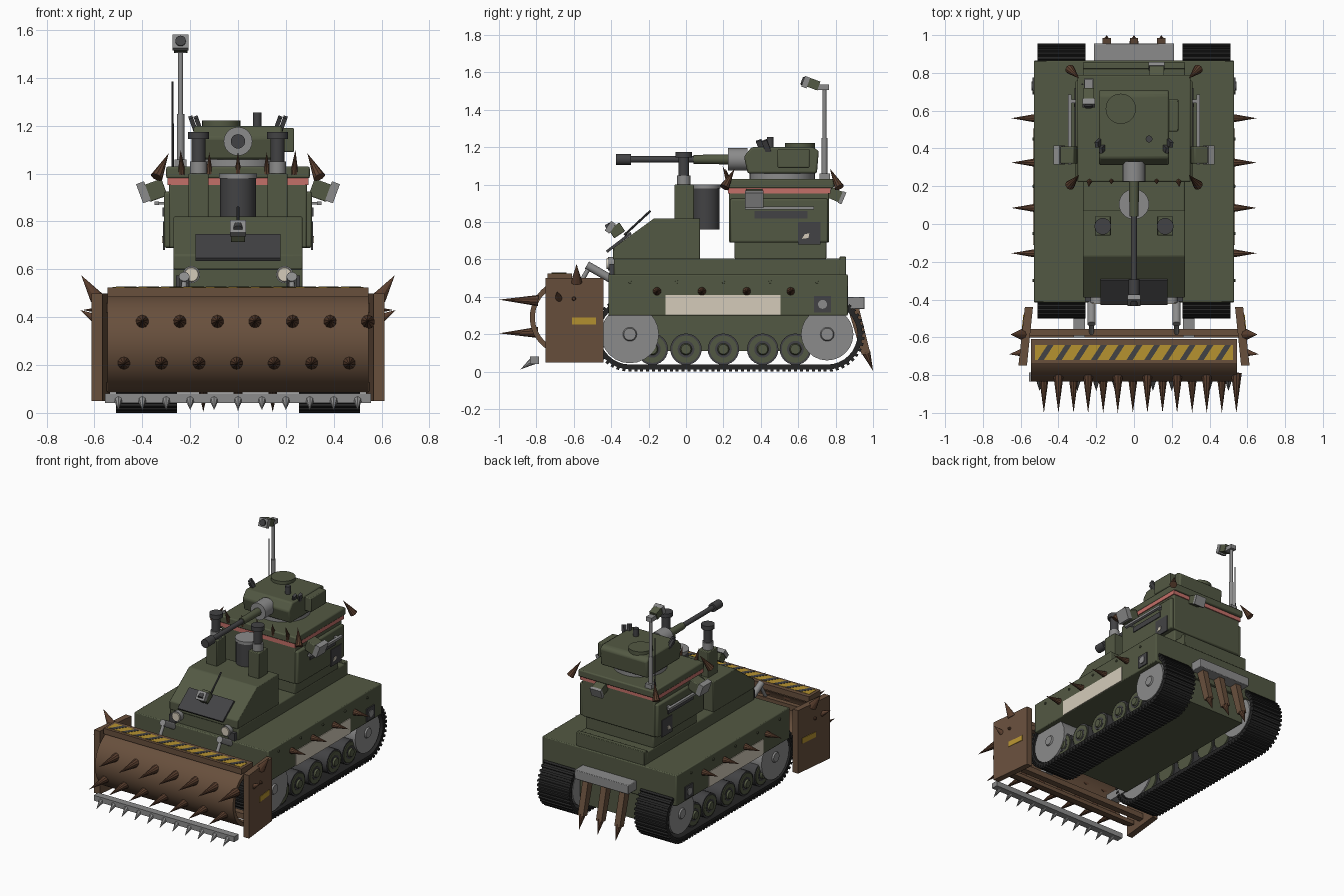
import bpy, bmesh, math
from mathutils import Vector, Matrix, Euler

if "Cube" in bpy.data.objects:
    bpy.data.objects.remove(bpy.data.objects["Cube"])

def material(name, c):
    m = bpy.data.materials.new(name)
    m.diffuse_color = (*c, 1)
    m.use_nodes = True
    m.node_tree.nodes["Principled BSDF"].inputs["Base Color"].default_value = m.diffuse_color
    return m

GREEN = material("army green", (.086, .099, .056))
BROWN = material("rusty brown", (.138, .079, .046))
SPIKE = material("dark rust", (.105, .050, .028))
GREY = material("steel grey", (.26, .26, .26))
DARK = material("dark grey", (.055, .055, .058))
BLACK = material("track black", (.018, .018, .018))
YELLOW = material("warning yellow", (.47, .29, .03))
RED = material("faded red", (.55, .16, .14))
CREAM = material("cream", (.66, .60, .49))

def finish(name, mat, bm, bevel=0):
    bmesh.ops.recalc_face_normals(bm, faces=bm.faces)
    me = bpy.data.meshes.new(name)
    bm.to_mesh(me)
    bm.free()
    me.materials.append(mat)
    ob = bpy.data.objects.new(name, me)
    bpy.context.collection.objects.link(ob)
    if bevel:
        b = ob.modifiers.new("bevel", 'BEVEL')
        b.width, b.segments = bevel, 2
    return ob

def box(name, mat, *dims, bevel=0):
    bm = bmesh.new()
    for x0, x1, y0, y1, z0, z1 in dims:
        m = Matrix.Translation(((x0+x1)/2, (y0+y1)/2, (z0+z1)/2)) @ Matrix.Diagonal((x1-x0, y1-y0, z1-z0, 1))
        bmesh.ops.create_cube(bm, size=1, matrix=m)
    return finish(name, mat, bm, bevel)

def tilted(name, mat, *items, bevel=0):
    """items: (centre, size, euler rotation)"""
    bm = bmesh.new()
    for c, s, r in items:
        m = Matrix.Translation(c) @ Euler(r).to_matrix().to_4x4() @ Matrix.Diagonal((*s, 1))
        bmesh.ops.create_cube(bm, size=1, matrix=m)
    return finish(name, mat, bm, bevel)

def rods(name, mat, *items, n=24):
    """items: (start, end, start radius, end radius)"""
    bm = bmesh.new()
    for a, b, r0, r1 in items:
        a, b = Vector(a), Vector(b)
        m = Matrix.Translation((a+b)/2) @ (b-a).to_track_quat('Z', 'Y').to_matrix().to_4x4()
        bmesh.ops.create_cone(bm, cap_ends=True, segments=n, radius1=r0, radius2=r1, depth=(b-a).length, matrix=m)
    return finish(name, mat, bm)

def prism(name, mat, pts, a, b, axis='x', bevel=0):
    bm = bmesh.new()
    put = (lambda p, h: (h, *p)) if axis == 'x' else (lambda p, h: (*p, h))
    lo = [bm.verts.new(put(p, a)) for p in pts]
    hi = [bm.verts.new(put(p, b)) for p in pts]
    bm.faces.new(lo)
    bm.faces.new(hi)
    for i in range(len(pts)):
        j = (i+1) % len(pts)
        bm.faces.new((lo[i], lo[j], hi[j], hi[i]))
    return finish(name, mat, bm, bevel)

def band(name, mat, outer, inner, x0, x1, closed):
    bm = bmesh.new()
    rows = [[bm.verts.new((x, *p)) for x, p in ((x0, o), (x1, o), (x1, i), (x0, i))] for o, i in zip(outer, inner)]
    n = len(rows)
    for k in range(n if closed else n-1):
        a, b = rows[k], rows[(k+1) % n]
        for e in range(4):
            bm.faces.new((a[e], a[(e+1) % 4], b[(e+1) % 4], b[e]))
    if not closed:
        bm.faces.new(rows[0])
        bm.faces.new(rows[-1])
    return finish(name, mat, bm)

SIDES = ((1, "right"), (-1, "left"))
Y0, Y1, ZC = -.30, .755, .2          # track wheel centres

def loop_point(d, r):
    """Point, and angle of its outward normal, at distance d along the track loop"""
    L, arc = Y1-Y0, math.pi*r
    if d < L: return (Y0+d, ZC-r), -math.pi/2
    d -= L
    if d < arc:
        a = -math.pi/2 + d/r
        return (Y1+r*math.cos(a), ZC+r*math.sin(a)), a
    d -= arc
    if d < L: return (Y1-d, ZC+r), math.pi/2
    a = math.pi/2 + (d-L)/r
    return (Y0+r*math.cos(a), ZC+r*math.sin(a)), a

def stadium(r):
    fr = [(Y1+r*math.cos(a), ZC+r*math.sin(a)) for a in [math.pi*(k/16-.5) for k in range(17)]]
    return fr + [(Y0+Y1-y, 2*ZC-z) for y, z in fr]

# Tracks and wheels
for s, side in SIDES:
    band(side+" track belt", BLACK, stadium(.188), stadium(.162), s*.26, s*.505, True)
    total = 2*(Y1-Y0) + 2*math.pi*.188
    pads = []
    for k in range(104):
        (y, z), a = loop_point(total*k/104, .188)
        pads.append(((s*.383, y, z), (.254, .016, .024), (a-math.pi/2, 0, 0)))
    tilted(side+" track pads", BLACK, *pads)
    wy = (-.18, 0, .2, .41, .585)
    X = lambda x, y, z: (s*x, y, z)
    rods(side+" tyres", DARK, *[(X(.29, y, .12), X(.472, y, .12), .084, .084) for y in wy])
    rods(side+" road wheels", GREEN, *[(X(.28, y, .12), X(.478, y, .12), .073, .073) for y in wy])
    rods(side+" wheel dishes", DARK, *[(X(.474, y, .12), X(.480, y, .12), .045, .045) for y in wy])
    rods(side+" wheel hubs", GREEN, *[(X(.475, y, .12), X(.492, y, .12), .034, .026) for y in wy])
    rods(side+" sprockets", GREY, (X(.27, Y0, ZC), X(.495, Y0, ZC), .155, .155), (X(.27, Y1, ZC), X(.495, Y1, ZC), .14, .14))
    rods(side+" sprocket hubs", GREY, *[(X(.49, y, ZC), X(.505, y, ZC), .04, .032) for y in (Y0, Y1)])
    # Side panel, lamp and side spikes
    box(side+" cream panel", CREAM, (min(s*.528, s*.535), max(s*.528, s*.535), -.11, .505, .302, .41))
    box(side+" rear lamp box", DARK, (min(s*.525, s*.538), max(s*.525, s*.538), .685, .775, .315, .405))
    rods(side+" rear lamp", GREY, (X(.53, .73, .36), X(.543, .73, .36), .024, .024))
    rods(side+" hull spikes", SPIKE, *[(X(.525, y, .43), X(.65, y, .43), .023, 0) for y in (-.155, .085, .325, .56)], n=10)
    rods(side+" hull bolts", GREEN, *[(X(.52, y, .48), X(.537, y, .48), .01, .008) for y in (-.3, -.05, .2, .45, .7)], n=10)

# Hull
box("lower hull", GREEN, (-.25, .25, -.38, .84, .11, .32))
box("upper hull", GREEN, (-.53, .53, -.415, .865, .30, .52), bevel=.006)
box("hull deck", GREEN, (-.27, .27, -.385, .83, .51, .605), bevel=.008)
box("rear deck rim", GREEN, (-.27, .27, .82, .855, .51, .615), bevel=.004)

# Front cab with sloped face
prism("cab", GREEN, [(-.39, .60), (-.39, .66), (-.17, .82), (.075, .82), (.075, .60)], -.27, .27, bevel=.006)
prism("cab window", DARK, [(-.42, .635), (-.29, .735), (-.298, .747), (-.428, .647)], -.178, .178)
tilted("cab camera", GREEN, ((0, -.37, .755), (.06, .07, .055), (.6, 0, 0)), bevel=.004)
tilted("cab camera lens", GREY, ((0, -.405, .772), (.068, .03, .062), (-.6, 0, 0)))
rods("cab camera eye", DARK, ((0, -.40, .78), (0, -.425, .765), .02, .02))
rods("cab aerial", DARK, ((0, -.33, .73), (0, -.19, .86), .006, .006), n=8)

# Exhaust towers, headlights and blade arms
for s, side in SIDES:
    x = s*.165
    box(side+" tower", GREEN, (x-.042, x+.042, -.062, .042, .80, 1.0), bevel=.005)
    rods(side+" stack collar", GREY, ((x, -.012, .99), (x, -.012, 1.05), .036, .036))
    rods(side+" stack", DARK, ((x, -.012, 1.04), (x, -.012, 1.16), .029, .029), ((x, -.012, 1.145), (x, -.012, 1.175), .044, .044))
    x = s*.195
    rods(side+" headlight", GREY, ((x, -.37, .578), (x, -.418, .578), .036, .036))
    rods(side+" headlight glass", CREAM, ((x, -.41, .578), (x, -.424, .578), .033, .028))
    box(side+" headlight bracket", DARK, (s*.235-.025, s*.235+.025, -.41, -.37, .52, .575))
    rods(side+" blade ram", GREY, ((s*.225, -.40, .495), (s*.225, -.53, .57), .022, .022), ((s*.225, -.515, .56), (s*.225, -.58, .45), .012, .012), n=16)
    box(side+" push arm", GREY, (s*.29-.03, s*.29+.03, -.60, -.32, .13, .19))
rods("intake drum", DARK, ((0, .105, .76), (0, .105, .985), .075, .075), n=32)
rods("intake lid", GREY, ((0, .105, .98), (0, .105, 1.0), .08, .08), n=32)

# Rear superstructure
box("cabin base", GREEN, (-.27, .27, .26, .75, .60, .70), bevel=.008)
box("cabin", GREEN, (-.288, .288, .23, .765, .69, .985), bevel=.008)
box("cabin side panels", GREEN, (-.31, -.27, .235, .76, .69, .925), (.27, .31, .235, .76, .69, .925), bevel=.010)
box("red stripe", RED, (-.295, .295, .224, .772, .952, .982))
box("roof", GREEN, (-.30, .30, .222, .79, .98, 1.03), bevel=.008)
for s, side in SIDES:
    xs = lambda a, b: (min(s*a, s*b), max(s*a, s*b))
    box(side+" cabin slit", DARK, (*xs(.305, .316), .365, .65, .82, .858))
    box(side+" badge plate", DARK, (*xs(.305, .314), .60, .72, .68, .80))
    prism(side+" badge", CREAM, [(.62, .71), (.655, .715), (.66, .74), (.635, .735)], s*.31, s*.317)
    box(side+" grab rail", GREY, (*xs(.33, .35), .315, .685, .868, .884), (*xs(.30, .34), .35, .37, .870, .882), (*xs(.30, .34), .64, .66, .870, .882))
    tilted(side+" floodlight body", GREEN, ((s*.345, .365, .93), (.08, .09, .075), (0, s*.35, 0)), bevel=.005)
    tilted(side+" floodlight glass", GREY, ((s*.395, .365, .922), (.035, .10, .085), (0, s*.35, 0)))
    rods(side+" roof corner spikes", SPIKE, ((s*.34, .205, .985), (s*.29, .26, 1.085), .026, 0), ((s*.34, .82, .985), (s*.29, .77, 1.085), .026, 0), n=10)
    rods(side+" roof front spikes", SPIKE, ((s*.235, .235, 1.0), (s*.24, .195, 1.10), .018, 0), ((s*.12, .235, 1.0), (s*.12, .21, 1.09), .016, 0), n=10)
rods("centre roof spike", SPIKE, ((0, .235, 1.0), (0, .21, 1.09), .016, 0), n=10)
tilted("rear lamp body", GREEN, ((.12, .80, .945), (.075, .07, .06), (-.4, 0, 0)))
tilted("rear lamp glass", GREY, ((.12, .835, .93), (.085, .02, .068), (-.4, 0, 0)))

# Gun turret
rods("turret ring", GREY, ((0, .515, 1.02), (0, .515, 1.065), .175, .175), n=32)
prism("turret", GREEN, [(.33, 1.06), (.31, 1.15), (.35, 1.2), (.68, 1.2), (.71, 1.18), (.70, 1.06)], -.185, .185, bevel=.01)
box("turret side box", GREEN, (.17, .235, .49, .66, 1.09, 1.19), bevel=.006)
rods("hatch", GREEN, ((-.07, .61, 1.19), (-.07, .61, 1.222), .08, .08), n=32)
rods("periscope", DARK, ((.08, .45, 1.19), (.08, .45, 1.255), .018, .018))
for s, side in SIDES:
    tilted(side+" smoke launchers", DARK, *[((s*(.165+.022*k), .40+.03*k, 1.205), (.018, .03, .07), (.35, s*.35, 0)) for k in (0, 1)])
rods("mantlet", GREY, ((0, .33, 1.135), (0, .225, 1.135), .06, .06))
rods("barrel sleeve", GREEN, ((0, .24, 1.135), (0, .04, 1.135), .027, .024))
rods("barrel", DARK, ((0, .05, 1.135), (0, -.31, 1.135), .017, .017), ((0, -.295, 1.135), (0, -.375, 1.135), .03, .03))

# Mast with camera, and aerial
rods("mast", GREY, ((-.24, .74, 1.0), (-.24, .74, 1.53), .011, .011), ((-.24, .74, 1.0), (-.24, .74, 1.25), .016, .016), n=16)
box("mast bracket", GREY, (-.265, -.215, .715, .77, 1.03, 1.06), (-.262, -.218, .69, .765, 1.505, 1.535))
tilted("mast camera", GREEN, ((-.24, .675, 1.54), (.056, .075, .05), (-.35, 0, 0)))
tilted("mast camera hood", GREY, ((-.24, .64, 1.548), (.066, .03, .06), (-.35, 0, 0)))
rods("mast camera lens", DARK, ((-.24, .64, 1.548), (-.24, .618, 1.556), .022, .022))
rods("aerial", DARK, ((-.273, .74, 1.0), (-.273, .74, 1.385), .005, .004), n=8)

# Spiked blade: curved sheet, frame, end plates
arc = lambda r: [(-.63-r*math.cos(a), .29+r*math.sin(a)) for a in [math.pi/2 - math.pi*.97*k/24 for k in range(25)]]
band("blade sheet", BROWN, arc(.205), arc(.178), -.545, .545, False)
box("blade frame", BROWN, (-.55, .55, -.59, -.555, .42, .46), (-.55, .55, -.60, -.555, .09, .13))
box("blade top plate", BROWN, (-.545, .545, -.74, -.61, .485, .525))
box("blade warning strip", YELLOW, (-.525, .525, -.72, -.64, .52, .527))
for k in range(11):
    x = -.51 + .094*k
    prism("warning stripe", DARK, [(x, -.72), (x+.033, -.72), (x+.085, -.64), (x+.052, -.64)], .524, .529, axis='z')
rows = [(-.40+.157*k, .38) for k in range(7)] + [(-.477+.157*k, .21) for k in range(7)]
rods("blade spikes", SPIKE, *[(Vector((x, -.79, z)), Vector((x, -1.0, z+(.005 if z > .3 else -.005))), .03, 0) for x, z in rows], n=10)
box("cutting edge", GREY, (-.555, .555, -.835, -.785, .042, .08))
rods("cutting teeth", GREY, *[(((k-5)*.1, -.815, .06), ((k-5)*.1, -.885, .012), .022, 0) for k in range(11)], n=8)
for s, side in SIDES:
    prism(side+" blade end plate", BROWN, [(s*.535, -.44), (s*.578, -.44), (s*.612, -.75), (s*.567, -.75)], .05, .50, axis='z')
    prism(side+" end plate strip", YELLOW, [(s*.578, -.48), (s*.586, -.48), (s*.600, -.61), (s*.592, -.61)], .252, .29, axis='z')
    rods(side+" end plate spikes", SPIKE, ((s*.59, -.585, .48), (s*.655, -.585, .575), .03, 0), ((s*.59, -.68, .39), (s*.66, -.69, .43), .022, 0),
         ((s*.585, -.60, .39), (s*.61, -.60, .39), .014, .008), n=10)

# Rear bumper and ripper claws
box("rear bumper", GREY, (-.213, .213, .855, .955, .335, .40), bevel=.004)
for x in (-.145, 0, .145):
    prism("ripper claw", BROWN, [(.865, .34), (.925, .34), (.985, .10), (.94, .09)], x-.022, x+.022)
    rods("ripper tip", SPIKE, ((x, .962, .105), (x, 1.0, .005), .024, 0), n=10)

# Smooth the round parts, keep edges sharp
bpy.ops.object.select_all(action='SELECT')
bpy.context.view_layer.objects.active = bpy.data.objects["mast"]
bpy.ops.object.shade_smooth_by_angle(angle=math.radians(30))
